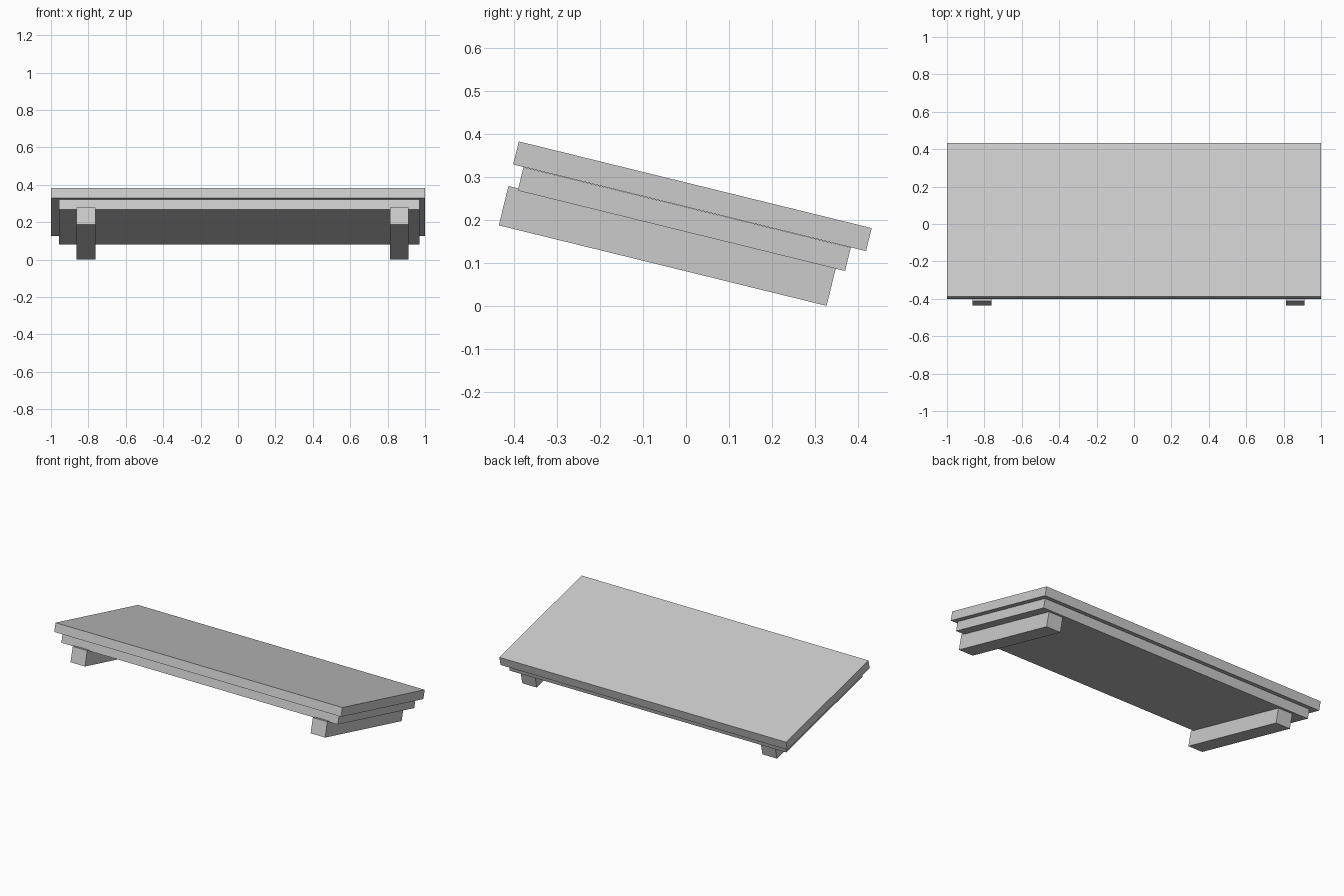
import bpy
import math
from mathutils import Vector

if "Cube" in bpy.data.objects:
    bpy.data.objects.remove(bpy.data.objects["Cube"])

TILT = math.radians(-13.8)

grey = bpy.data.materials.new("light_grey")
grey.use_nodes = True
grey.diffuse_color = (0.6, 0.6, 0.6, 1)
grey.node_tree.nodes["Principled BSDF"].inputs["Base Color"].default_value = (0.6, 0.6, 0.6, 1)


def tilted_box(name, centre, size):
    """Box leaning down towards the back."""
    bpy.ops.mesh.primitive_cube_add(size=1, location=centre, rotation=(TILT, 0, 0))
    box = bpy.context.object
    box.name = name
    box.scale = Vector(size)
    bpy.ops.object.transform_apply(location=False, rotation=False, scale=True)
    box.data.materials.append(grey)
    return box


# Stacked slabs
tilted_box("top_slab", (0, 0.015, 0.255), (2.0, 0.845, 0.055))
tilted_box("lower_slab", (0.006, -0.004, 0.202), (1.928, 0.784, 0.056))

# Bearer beams underneath
for name, x in (("right_beam", -0.813), ("left_beam", 0.862)):
    tilted_box(name, (x, -0.043, 0.1395), (0.101, 0.785, 0.094))
